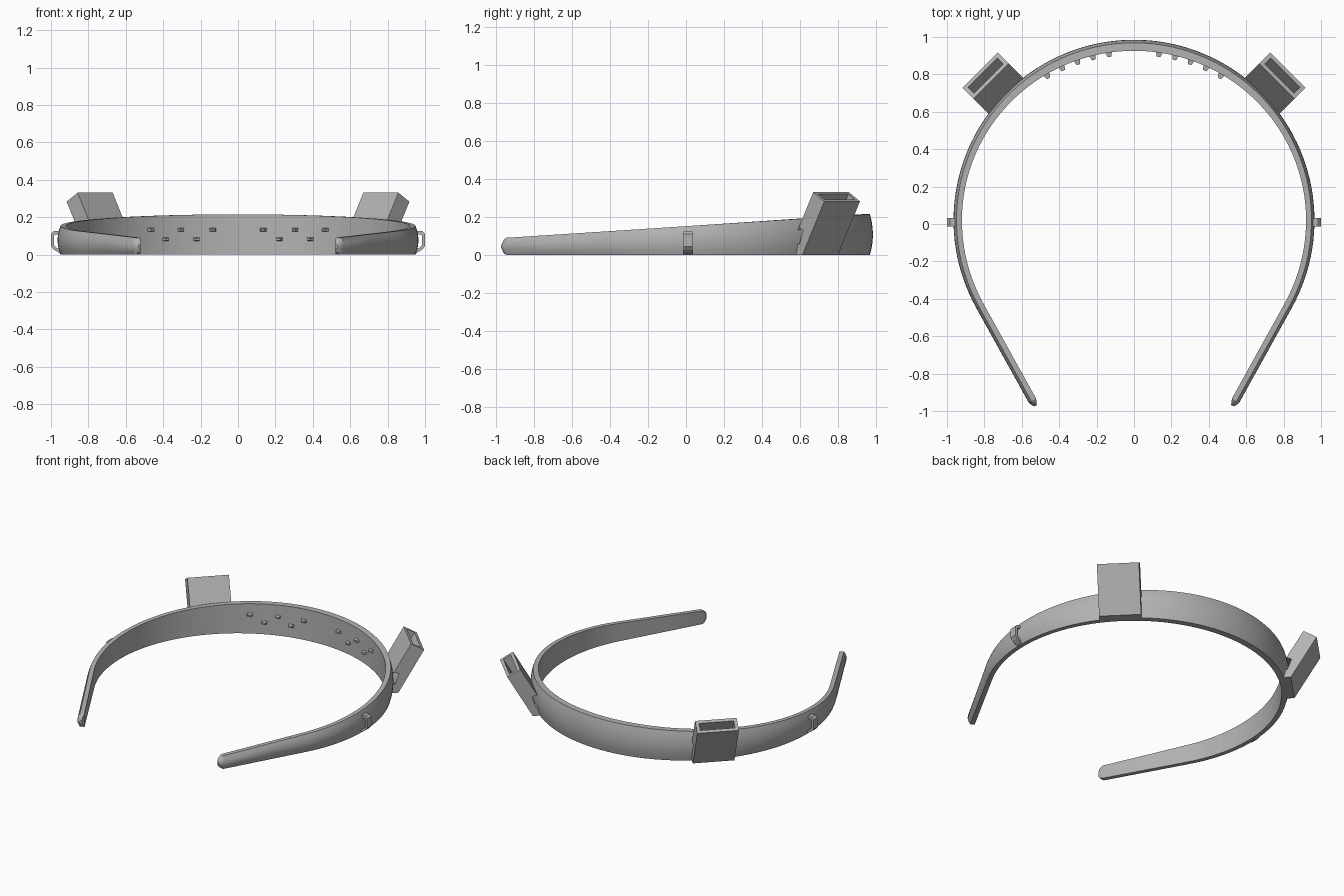
import bpy, bmesh
from math import sin, cos, radians, pi
from mathutils import Matrix, Vector

cube = bpy.data.objects.get("Cube")
if cube:
    bpy.data.objects.remove(cube)

grey = bpy.data.materials.new("plain_grey")
grey.use_nodes = True
colour = (0.45, 0.45, 0.45, 1)
grey.diffuse_color = colour
grey.node_tree.nodes["Principled BSDF"].inputs["Base Color"].default_value = colour

RADIUS, CENTRE_Y = 0.965, 0.02


def make_object(name, bm):
    bmesh.ops.recalc_face_normals(bm, faces=bm.faces)
    mesh = bpy.data.meshes.new(name)
    bm.to_mesh(mesh)
    bm.free()
    mesh.materials.append(grey)
    obj = bpy.data.objects.new(name, mesh)
    bpy.context.collection.objects.link(obj)
    return obj


def activate(obj):
    bpy.ops.object.select_all(action='DESELECT')
    obj.select_set(True)
    bpy.context.view_layer.objects.active = obj


def loft(bm, rings):
    """Skin a row of closed rings and cap both ends."""
    rows = [[bm.verts.new(p) for p in ring] for ring in rings]
    n = len(rows[0])
    for a, b in zip(rows, rows[1:]):
        for i in range(n):
            j = (i + 1) % n
            bm.faces.new((a[i], a[j], b[j], b[i]))
    bm.faces.new(rows[0])
    bm.faces.new(rows[-1])


def add_box(bm, size, matrix):
    bmesh.ops.create_cube(bm, size=1, matrix=matrix @ Matrix.Diagonal((*size, 1)))


def band_ring(point, normal, thick, squeeze=0.0, trim=0.0):
    """Cross-section: flat inside, slightly barrelled outside, sloping top."""
    height = 0.152 + 0.064 * point.y
    low, high = trim, height - trim
    section = [(-thick + squeeze, low)]
    for i in range(7):
        u = i / 6
        section.append((-0.016 * (2 * u - 1) ** 2 - squeeze, low + u * (high - low)))
    section.append((-thick + squeeze, high))
    return [(*(point + normal * o).xy, z) for o, z in section]


# Headband: an arc with a straight arm on each end, finished with a narrowed tip
def arm_rings(side):
    a = radians(-29)
    normal = Vector((side * cos(a), sin(a), 0))
    along = Vector((side * sin(a), -cos(a), 0))
    start = normal * RADIUS + Vector((0, CENTRE_Y, 0))
    steps = [(0.612, 0.016, 0.028), (0.602, 0.009, 0.013), (0.58, 0, 0), (0.3, 0, 0)]
    return [band_ring(start + along * d, normal, 0.045, s, t) for d, s, t in steps]


arc = []
for i in range(97):
    a = radians(-29 + 238 * i / 96)
    normal = Vector((cos(a), sin(a), 0))
    thick = 0.045 + 0.014 * max(0, sin(a)) ** 2
    arc.append(band_ring(normal * RADIUS + Vector((0, CENTRE_Y, 0)), normal, thick))

bm = bmesh.new()
loft(bm, arm_rings(1) + arc + arm_rings(-1)[::-1])
band = make_object("headband", bm)
activate(band)
bpy.ops.object.shade_smooth_by_angle(angle=radians(25))


# Sockets: tilted open boxes on the rear corners
def build_socket(name, side):
    tilt = Matrix.Translation((0, 1.122, 0.307)) @ Matrix.Rotation(radians(-30), 4, 'X')
    turn = Matrix.Rotation(radians(-45 * side), 4, 'Z')
    bm = bmesh.new()
    add_box(bm, (0.265, 0.096, 0.6), tilt @ Matrix.Translation((0, 0, -0.3)))
    # Trim flush with the base and inside the band thickness
    for spot, direction in (((0, 0, 0), (0, 0, 1)), ((0, 0.945, 0), (0, 1, 0))):
        cut = bmesh.ops.bisect_plane(bm, geom=bm.verts[:] + bm.edges[:] + bm.faces[:],
                                     plane_co=spot, plane_no=direction, clear_inner=True)
        edges = [e for e in cut["geom_cut"] if isinstance(e, bmesh.types.BMEdge)]
        bmesh.ops.edgenet_fill(bm, edges=edges)
    bm.transform(turn)
    socket = make_object(name, bm)

    # Slot from the rim, and a strap tunnel along the band
    cuts = [((0.222, 0.054, 0.36), tilt),
            ((0.4, 0.035, 0.08), Matrix.Translation((0, 0.975, 0.1))
             @ Matrix.Rotation(radians(-20), 4, 'X'))]
    for size, place in cuts:
        bm = bmesh.new()
        add_box(bm, size, turn @ place)
        cutter = make_object("socket_cutter", bm)
        cutter.hide_render = True
        activate(socket)
        mod = socket.modifiers.new("cut", 'BOOLEAN')
        mod.operation, mod.solver, mod.object = 'DIFFERENCE', 'EXACT', cutter
        bpy.ops.object.modifier_apply(modifier=mod.name)
        bpy.data.objects.remove(cutter)


# Side loops: thin bent straps with chamfered corners
def build_loop(name, side):
    outer = [(0.95, 0.125), (0.985, 0.125), (1.0, 0.11), (1.0, 0.045), (0.985, 0.027), (0.95, 0.005)]
    inner = [(0.95, 0.108), (0.978, 0.108), (0.985, 0.1), (0.985, 0.052), (0.976, 0.041), (0.95, 0.024)]
    bm = bmesh.new()
    loft(bm, [[(side * x, y, z) for x, z in (o, i) for y in (-0.013, 0.033)][:2]
              + [(side * i[0], 0.033, i[1]), (side * i[0], -0.013, i[1])][:2]
              for o, i in zip(outer, inner)])
    make_object(name, bm)


# Grip nubs: small four-sided studs on the inside of the back
def build_nubs(name, side):
    bm = bmesh.new()
    for x, z in ((0.134, 0.132), (0.303, 0.132), (0.465, 0.132), (0.22, 0.082), (0.385, 0.082)):
        y = (0.918 ** 2 - x * x) ** 0.5 + 0.003
        inward = Vector((-side * x, -y, 0)).normalized()
        place = (Matrix.Translation((side * x, y, z))
                 @ inward.to_track_quat('Z', 'Y').to_matrix().to_4x4()
                 @ Matrix.Diagonal((1.5, 0.85, 1, 1)) @ Matrix.Rotation(pi / 4, 4, 'Z'))
        bmesh.ops.create_cone(bm, cap_ends=True, segments=4, radius1=0.02,
                              radius2=0.009, depth=0.036, matrix=place)
    make_object(name, bm)


for label, side in (("left", 1), ("right", -1)):
    build_socket(label + "_socket", side)
    build_loop(label + "_side_loop", side)
    build_nubs(label + "_grip_nubs", side)
